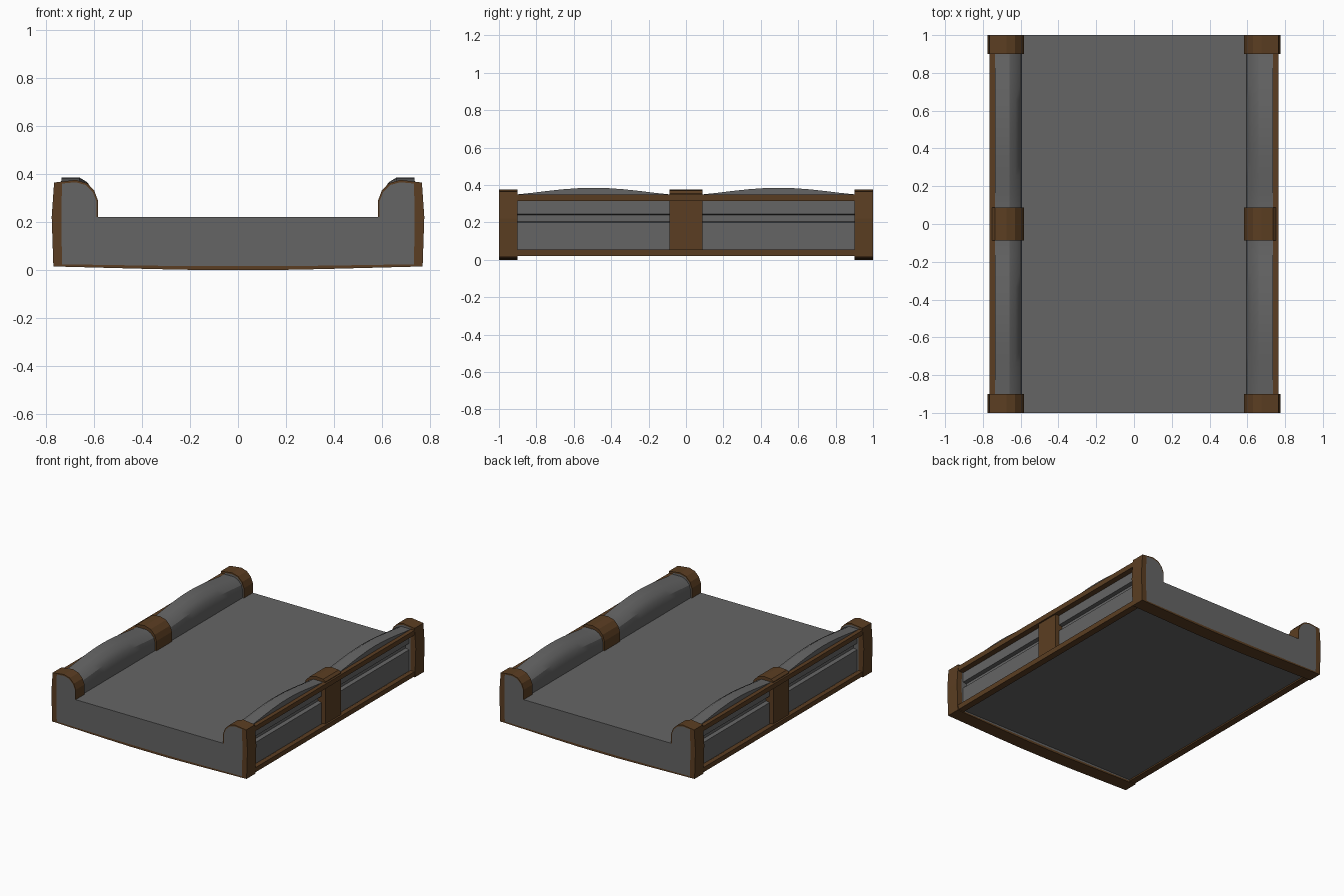
import bpy, bmesh, math

cube = bpy.data.objects.get("Cube")
if cube:
    bpy.data.objects.remove(cube, do_unlink=True)


def material(name, rgb):
    m = bpy.data.materials.new(name)
    m.use_nodes = True
    m.diffuse_color = (*rgb, 1)
    m.node_tree.nodes["Principled BSDF"].inputs["Base Color"].default_value = (*rgb, 1)
    return m


stone = material("grey stone", (0.13, 0.13, 0.13))
wood = material("brown wood", (0.105, 0.048, 0.016))


def loft(name, profile, stations, mat, lift=None, smooth=False):
    """Sweep a closed x-z profile along y; lift(x, z, y) may reshape the height."""
    bm = bmesh.new()
    rings = []
    for y in stations:
        rings.append([bm.verts.new((x, y, lift(x, z, y) if lift else z)) for x, z in profile])
    n = len(profile)
    for a, b in zip(rings, rings[1:]):
        for i in range(n):
            j = (i + 1) % n
            bm.faces.new((a[i], a[j], b[j], b[i]))
    bm.faces.new(rings[0])
    bm.faces.new(rings[-1])
    bmesh.ops.recalc_face_normals(bm, faces=bm.faces)
    mesh = bpy.data.meshes.new(name)
    bm.to_mesh(mesh)
    bm.free()
    mesh.materials.append(mat)
    ob = bpy.data.objects.new(name, mesh)
    bpy.context.collection.objects.link(ob)
    if smooth:
        bpy.ops.object.select_all(action='DESELECT')
        bpy.context.view_layer.objects.active = ob
        ob.select_set(True)
        bpy.ops.object.shade_smooth_by_angle(angle=math.radians(25))
    return ob


def mirrored(half):
    """Right half from inside to outside, joined to its mirror image."""
    return half + [(-x, z) for x, z in reversed(half)]


def flip(profile, side):
    return [(side * x, z) for x, z in profile]


# Deck with arched parapets and a long groove in each outer wall
parapet = [(.593, .22), (.593, .27), (.603, .308), (.628, .335), (.66, .35), (.735, .35)]
outer_wall = [(.735, .32), (.722, .315), (.722, .245), (.695, .24), (.695, .205),
              (.722, .2), (.722, .04), (.722, .03)]


def arch(x, z, y):
    t = min(max((abs(y) - .09) / .81, 0), 1)
    tall = (z - .22) / .13 if (x, z) in lifted else 0
    return z + .035 * tall * math.sin(math.pi * t) ** 1.2


lifted = set(parapet) | set(flip(parapet, -1))
span = [.09 + .81 * i / 10 for i in range(11)]
stations = [-y for y in reversed(span)] + span
loft("stone_deck", mirrored(parapet + outer_wall), stations, stone, arch, True)

# End frames: grey core with a wooden strap wrapped around it
strap_top = [(.583, .22), (.583, .29), (.598, .33), (.63, .362), (.675, .375)]
strap_outer = strap_top + [(.765, .364), (.775, .22), (.768, .015), (.35, .004), (.15, 0)]
strap_inner = [(.588, .22), (.588, .285), (.604, .325), (.634, .354), (.675, .365),
               (.732, .36), (.735, .22), (.732, .024), (.35, .018), (.15, .016)]
ring = strap_outer + flip(strap_outer, -1)[::-1]
ring += flip(strap_inner, -1) + strap_inner[::-1]

for label, s in (("front", -1), ("back", 1)):
    ends = [s * .9, s * 1.0]
    loft(label + "_stone_end", mirrored(strap_inner), ends, stone)
    loft(label + "_wooden_strap", ring, ends, wood)

# Middle bands and side rails on both sides
band = strap_top + [(.735, .37), (.752, .355), (.752, .05), (.62, .05), (.62, .22)]
for label, s in (("left", 1), ("right", -1)):
    loft(label + "_middle_band", flip(band, s), [-.088, .088], wood)
    for part, low, high in (("top", .315, .35), ("bottom", .02, .055)):
        rail = [(.715, low), (.763, low), (.765, high), (.737, high), (.715, high - .01)]
        loft(f"{label}_{part}_rail", flip(rail, s), [-.9, .9], wood)
